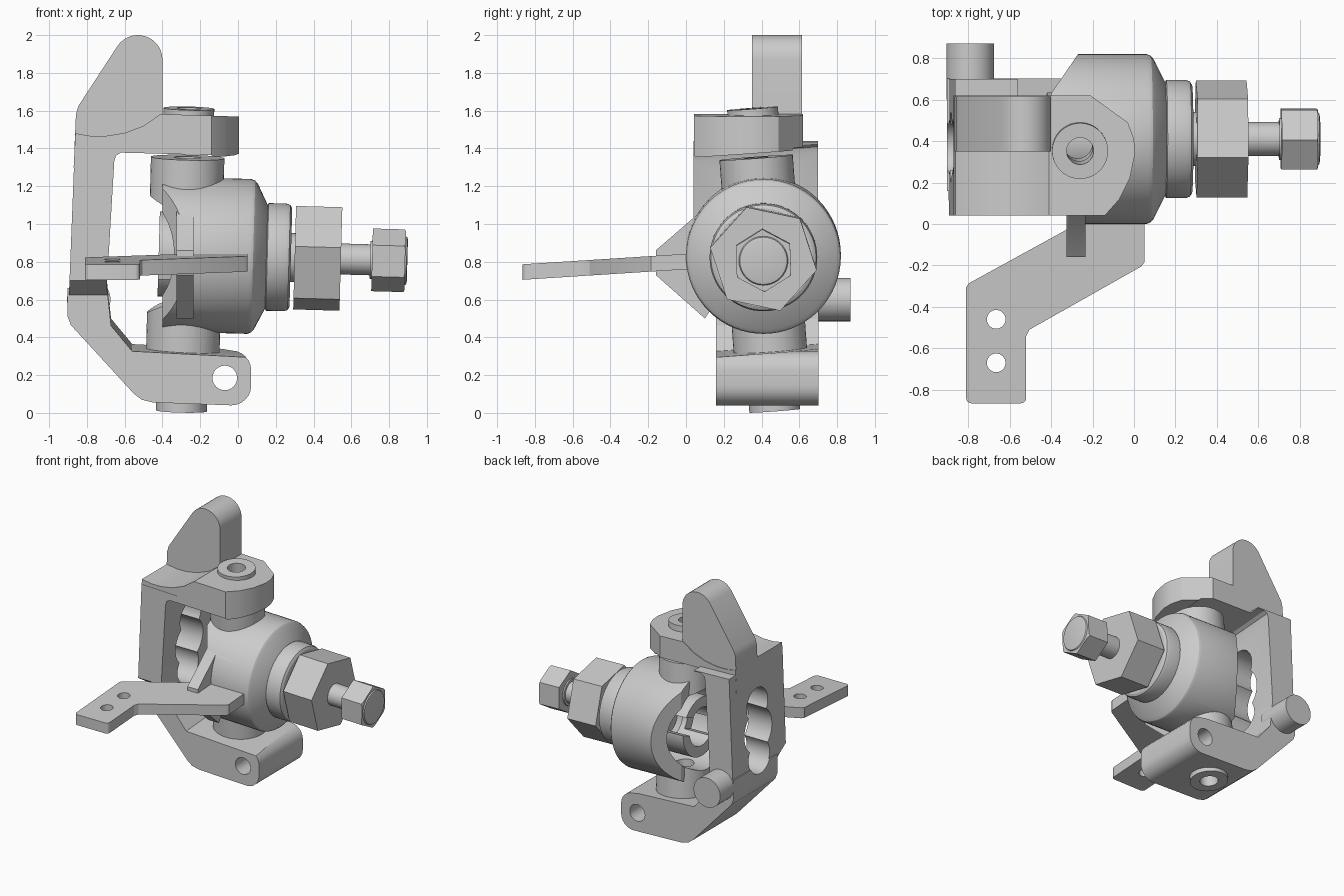
import bpy, bmesh
from math import sin, cos, pi, radians
from mathutils import Vector, Matrix

if "Cube" in bpy.data.objects:
    bpy.data.objects.remove(bpy.data.objects["Cube"])

# Wheel axis runs along x and is tilted slightly downwards
AXLE = Matrix.Translation((0, .41, .83)) @ Matrix.Rotation(radians(1.6), 4, 'Y')


def finish(name, bm, matrix=None):
    if matrix:
        bm.transform(matrix)
    bmesh.ops.recalc_face_normals(bm, faces=bm.faces)
    me = bpy.data.meshes.new(name)
    bm.to_mesh(me)
    bm.free()
    ob = bpy.data.objects.new(name, me)
    bpy.context.collection.objects.link(ob)
    return ob


def prism(name, pts, axis, a, b, shear=0, matrix=None):
    """Extrude a 2D outline along an axis; shear lifts z with y."""
    bm = bmesh.new()
    place = {'x': lambda p, t: (t, p[0], p[1]),
             'y': lambda p, t: (p[0], t, p[1]),
             'z': lambda p, t: (p[0], p[1], t)}[axis]
    rings = []
    for t in (a, b):
        ring = []
        for p in pts:
            x, y, z = place(p, t)
            ring.append(bm.verts.new((x, y, z + shear * y)))
        rings.append(ring)
        bm.faces.new(ring)
    n = len(pts)
    for i in range(n):
        j = (i + 1) % n
        bm.faces.new((rings[0][i], rings[0][j], rings[1][j], rings[1][i]))
    return finish(name, bm, matrix)


def cyl(name, p0, p1, r, n=48):
    p0, p1 = Vector(p0), Vector(p1)
    d = p1 - p0
    bm = bmesh.new()
    bmesh.ops.create_cone(bm, cap_ends=True, segments=n, radius1=r, radius2=r, depth=d.length)
    m = Matrix.Translation((p0 + p1) / 2) @ d.to_track_quat('Z', 'Y').to_matrix().to_4x4()
    return finish(name, bm, m)


def lathe(name, prof, n=64, matrix=AXLE):
    """Revolve (x, radius) points about the wheel axis, capped at both ends."""
    bm = bmesh.new()
    rings = [[bm.verts.new((x, r * cos(2 * pi * i / n), r * sin(2 * pi * i / n)))
              for i in range(n)] for x, r in prof]
    for A, B in zip(rings, rings[1:]):
        for i in range(n):
            j = (i + 1) % n
            bm.faces.new((A[i], A[j], B[j], B[i]))
    bm.faces.new(rings[0])
    bm.faces.new(rings[-1])
    return finish(name, bm, matrix)


def boolean(ob, op, *tools):
    for t in tools:
        m = ob.modifiers.new("bool", 'BOOLEAN')
        m.operation, m.object, m.solver = op, t, 'EXACT'
        bpy.context.view_layer.objects.active = ob
        bpy.ops.object.modifier_apply(modifier=m.name)
        bpy.data.objects.remove(t)


def arc(cx, cy, r, a0, a1, n=10):
    return [(cx + r * cos(radians(a0 + (a1 - a0) * i / n)),
             cy + r * sin(radians(a0 + (a1 - a0) * i / n))) for i in range(n + 1)]


# Kingpin axis, leaning back
LOW, HIGH = Vector((-.30, .47, .011)), Vector((-.26, .352, 1.612))


def pin(z):
    return LOW.lerp(HIGH, (z - LOW.z) / (HIGH.z - LOW.z))


# --- Carrier: spine, upper arm, lower arm, link tab ---
carrier = prism("carrier", [(-.9, .5), (-.89, .75), (-.863, 1.44), (-.56, 1.43), (-.56, .5)], 'y', .04, .70)
boolean(carrier, 'DIFFERENCE',
        prism("c", [(-.05, .72), (.04, .70), (.165, .62), (.165, .4), (-.05, .4)], 'x', -1, 0))
upper = prism("u", [(-.87, 1.3), (-.861, 1.48), (-.78, 1.466), (-.7, 1.466), (-.6, 1.482), (-.5, 1.52),
                    (-.41, 1.582), (.02, 1.568), (.02, 1.3)], 'y', .042, .62)
boolean(upper, 'INTERSECT',
        prism("c", [(-1, 0), (-1, .7), (-.31, .7), (-.21, .62), (-.03, .49), (0, .41), (.005, .34),
                    (-.02, .22), (-.07, .12), (-.15, .03)], 'z', 1, 2))
lower = prism("l", [(-.902, .66), (-.902, .51), (-.885, .465), (-.55, .1), (-.51, .07), (-.45, .055)]
              + arc(-.035, .145, .105, -90, 0, 6) + arc(-.035, .225, .105, 0, 90, 6)
              + [(-.5, .42), (-.58, .66)], 'y', .16, .702)
tab = prism("t", [(-.866, 1.4), (-.858, 1.58), (-.845, 1.625)] + arc(-.53, 1.87, .13, 147, 0, 14)
            + [(-.40, 1.45), (-.5, 1.4)], 'y', .35, .615)
boolean(carrier, 'UNION', upper, lower, tab)
# Window between the arms, sheared with the kingpin lean
boolean(carrier, 'DIFFERENCE',
        prism("c", [(-.655, 1.33), (-.645, 1.36), (-.62, 1.375), (-.14, 1.362), (-.13, 1.35), (.2, 1.345),
                    (.2, .275), (-.56, .315), (-.672, .45), (-.695, .66)], 'y', -.2, 1, .07))
# Side boss for a link, and pin collars
boolean(carrier, 'UNION', cyl("b", (-.79, .6, .6), (-.79, .87, .6), .115),
        cyl("b", pin(1.5), HIGH, .135), cyl("b", LOW, pin(.15), .135))
# Lobed driveshaft opening in the spine
boolean(carrier, 'DIFFERENCE', *[cyl("c", (-1.1, .37, z), (-.5, .37, z), r)
                                 for z, r in ((.72, .13), (.92, .17), (1.12, .13))])
# Link, boss and pin holes
boolean(carrier, 'DIFFERENCE', *[cyl("c", (x, 0, z), (x, 1, z), .047, 32)
                                 for x, z in ((-.52, 1.88), (-.6, 1.75), (-.68, 1.62))])
boolean(carrier, 'DIFFERENCE', cyl("c", (-.07, 0, .185), (-.07, 1, .185), .065),
        cyl("c", (-.79, .55, .6), (-.79, 1, .6), .055),
        cyl("c", pin(1.3), pin(1.8), .065), cyl("c", pin(-.2), pin(.4), .065))

# --- Hub housing: outer shell, side cuts, pin bosses, rib ---
hub = lathe("hub_housing", [(-.43, .41), (.06, .41), (.08, .402), (.095, .385), (.15, .275), (.155, .285),
                            (.25, .285), (.27, .278), (.28, .26)])
boolean(hub, 'INTERSECT',
        prism("c", [(-.215, -.08), (-.40, .19), (-.40, .63), (-.215, .90), (.5, .90), (.5, -.08)], 'z', 0, 2))
boolean(hub, 'UNION', cyl("b", pin(.9), pin(1.352), .195), cyl("b", pin(.31), pin(.8), .195),
        prism("r", [(-.16, .73), (-.16, .86), (.1, 1.085), (.2, 1.0), (.2, .65), (.1, .5)],
              'x', -.325, -.235))
boolean(hub, 'DIFFERENCE', lathe("c", [(-.8, .31), (-.02, .31), (.02, .27)]),
        cyl("c", pin(1.05), pin(1.5), .07), cyl("c", pin(.2), pin(.6), .07))

# --- Steering arm: bent flat plate with two holes ---
arm = prism("steering_arm", arc(-.785, -.84, .025, 180, 270, 4) + arc(-.545, -.84, .025, 270, 360, 4)
            + [(-.52, -.54), (-.505, -.51), (.035, -.205), (.05, -.185), (.05, .05), (-.24, .05),
               (-.33, -.03), (-.795, -.285), (-.81, -.305)], 'z', .76, .842, .064)
boolean(arm, 'DIFFERENCE', *[cyl("c", (-.665, y, .3), (-.665, y, 1.2), .045, 32) for y in (-.46, -.67)])

# --- Axle: slotted drive cup inside, threaded shaft outside ---
cup = lathe("drive_cup", [(-.42, .225), (-.14, .225), (-.1, .18), (.1, .18)], 48)
boolean(cup, 'DIFFERENCE', lathe("c", [(-.6, .145), (-.16, .145), (-.13, .12)], 48),
        prism("c", [(-.4, -.065), (.4, -.065), (.4, .065), (-.4, .065)], 'x', -.6, -.2,
              matrix=AXLE @ Matrix.Rotation(radians(20), 4, 'X')))
shaft = lathe("axle_shaft", [(.1, .13), (.32, .13), (.32, .082), (.86, .082)], 40)
tip = lathe("axle_tip", [(.7, .1), (.885, .13), (.893, .125), (.897, .11)], 40)


# --- Hexagonal wheel drive and locking nut ---
def hexagon(name, r, first, a, b):
    pts = [(r * cos(radians(first + 60 * i)), r * sin(radians(first + 60 * i))) for i in range(6)]
    return prism(name, pts, 'x', a, b, matrix=AXLE)


wheel_hex = hexagon("wheel_hex", .288, 48, .30, .545)
nut = hexagon("lock_nut", .166, 92, .71, .885)
# Chamfer the outer nut corners
boolean(nut, 'INTERSECT', lathe("c", [(.6, .2), (.86, .2), (.895, .14)], 48))

# --- Smooth shading with sharp edges kept ---
for ob in list(bpy.context.collection.objects):
    bpy.ops.object.select_all(action='DESELECT')
    ob.select_set(True)
    bpy.context.view_layer.objects.active = ob
    bpy.ops.object.shade_smooth_by_angle(angle=radians(25))
